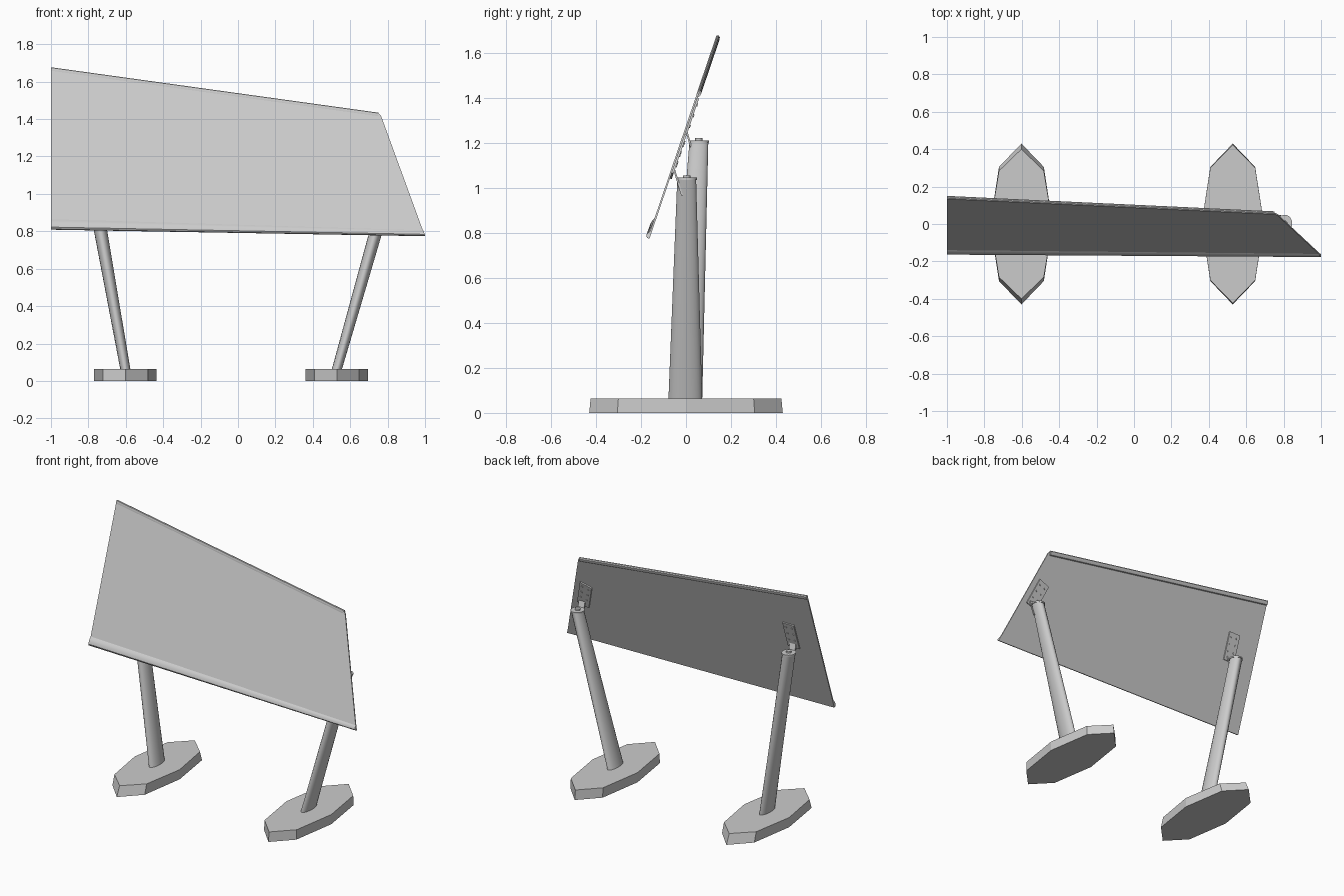
import bpy, bmesh
from math import sin, cos, pi, radians
from mathutils import Vector, Matrix

if "Cube" in bpy.data.objects:
    bpy.data.objects.remove(bpy.data.objects["Cube"])

SLOPE = 0.34                                    # backward lean of the panel, dy/dz
NORMAL = Vector((0, 1, -SLOPE)).normalized()    # points out of the panel's back


def on_panel(x, z, d=0.0):
    """Point on the leaning panel plane, pushed d towards the back."""
    return Vector((x, 0.14 + SLOPE * (z - 1.675), z)) + NORMAL * d


def loft(name, rings, smooth=True):
    """Closed solid through a row of equal closed rings."""
    bm = bmesh.new()
    rows = [[bm.verts.new(p) for p in ring] for ring in rings]
    n = len(rows[0])
    for a, b in zip(rows, rows[1:]):
        for i in range(n):
            j = (i + 1) % n
            bm.faces.new((a[i], a[j], b[j], b[i]))
    bm.faces.new(rows[0][::-1])
    bm.faces.new(rows[-1])
    bmesh.ops.recalc_face_normals(bm, faces=bm.faces)
    mesh = bpy.data.meshes.new(name)
    bm.to_mesh(mesh)
    bm.free()
    obj = bpy.data.objects.new(name, mesh)
    bpy.context.collection.objects.link(obj)
    if smooth:
        bpy.ops.object.select_all(action='DESELECT')
        obj.select_set(True)
        bpy.context.view_layer.objects.active = obj
        bpy.ops.object.shade_smooth_by_angle(angle=radians(35))
    return obj


def ellipse(c, rx, ry, n=32):
    return [Vector((c[0] + rx * cos(2 * pi * i / n), c[1] + ry * sin(2 * pi * i / n), c[2]))
            for i in range(n)]


def plate(name, origin, up, out, width, height, depth):
    """Thin box standing on origin, running along up and thickened along out."""
    side = up.cross(out).normalized() * width / 2
    rings = []
    for d in (-depth / 2, depth / 2):
        low = origin + out * d
        high = low + up * height
        rings.append([low - side, low + side, high + side, high - side])
    return loft(name, rings, False)


# Slanted sign panel
outline = [(-1, 0.812), (0.998, 0.777), (0.765, 1.415), (0.75, 1.43), (-1, 1.672)]
loft("panel", [[on_panel(x, z, d) for x, z in outline] for d in (-0.004, 0.004)], False)

# Rounded lip along the bottom front, getting lower to the right
lip = [(1, -0.003), (0.75, -0.010), (0.45, -0.014), (0.15, -0.013), (0, -0.006), (0, 0.004), (1, 0.003)]
loft("bottom_lip", [[on_panel(x - k * h * taper, z + h * k, d) for k, d in lip]
                    for x, z, h, taper in ((-1, 0.81, 0.055, 0), (1, 0.775, 0.03, 0.37))])

# Rounded hem along the top edge, folded to the back
hem = [(-0.016, -0.005), (-0.002, -0.005), (0.002, 0.0), (0.002, 0.006), (-0.003, 0.012),
       (-0.012, 0.014), (-0.025, 0.010), (-0.03, 0.003)]
loft("top_hem", [[on_panel(x, z + h, d) for h, d in hem]
                 for x, z in ((-1, 1.675), (0.752, 1.432))])

# Foot, post and bracket on each side:
# side, foot x, post top centre, top x radius, foot bevel, bracket x at its foot, bracket lean
supports = [
    ("left", -0.602, (-0.806, 0.057, 1.2), 0.040, 0.93, -0.80, 0.0),
    ("right", 0.528, (0.805, 0.003, 1.035), 0.038, 0.985, 0.81, -0.36),
]
foot_half = [(0, -0.43), (0.12, -0.305), (0.167, 0), (0.12, 0.305)]
foot_outline = foot_half + [(-x, -y) for x, y in foot_half]

for side, fx, top, rx, bevel, bx, lean in supports:
    # Eight-sided foot
    loft(side + "_foot", [[Vector((fx + x, y * k, z)) for x, y in foot_outline]
                          for z, k in ((0, 1.0), (0.065, bevel))], False)

    # Post turning from a flat oval at the foot to a round top
    low, high = Vector((fx, -0.003, 0.06)), Vector(top)
    loft(side + "_post", [ellipse(low, 0.027, 0.075), ellipse(high, rx, 0.042)])
    loft(side + "_post_cap", [ellipse(high + Vector((0, 0, h)), rx + 0.003, 0.046)
                              for h in (0, 0.01)])
    loft(side + "_cap_plug", [ellipse(high + Vector((0, 0, h)), 0.016, 0.016, 20)
                              for h in (0.005, 0.02)])

    # Bracket plate on the panel's back
    z0 = top[2] + 0.02
    base = on_panel(bx, z0, 0.008)
    up = Vector((lean, SLOPE, 1)).normalized()
    plate(side + "_bracket", base, up, NORMAL, 0.085, 0.19, 0.008)

    # Tongue joining the bracket to the post
    start = Vector((top[0], top[1] - 0.02, top[2] - 0.07))
    run = on_panel(bx, z0 + 0.03, 0.008) - start
    length = run.length
    run.normalize()
    across = run.cross(Vector((1, 0, 0))).normalized()
    plate(side + "_bracket_tongue", start, run, across, 0.045, length, 0.008)

    # Bracket screws
    right = up.cross(NORMAL).normalized()
    turn = Matrix((right, up, NORMAL)).transposed()
    for i, (s, h) in enumerate((s, h) for s in (-0.022, 0.022) for h in (0.06, 0.11, 0.16)):
        at = base + right * s + up * h
        loft(f"{side}_screw_{i + 1}", [[at + turn @ p for p in ellipse((0, 0, d), 0.007, 0.007, 12)]
                                       for d in (0.002, 0.008)])
